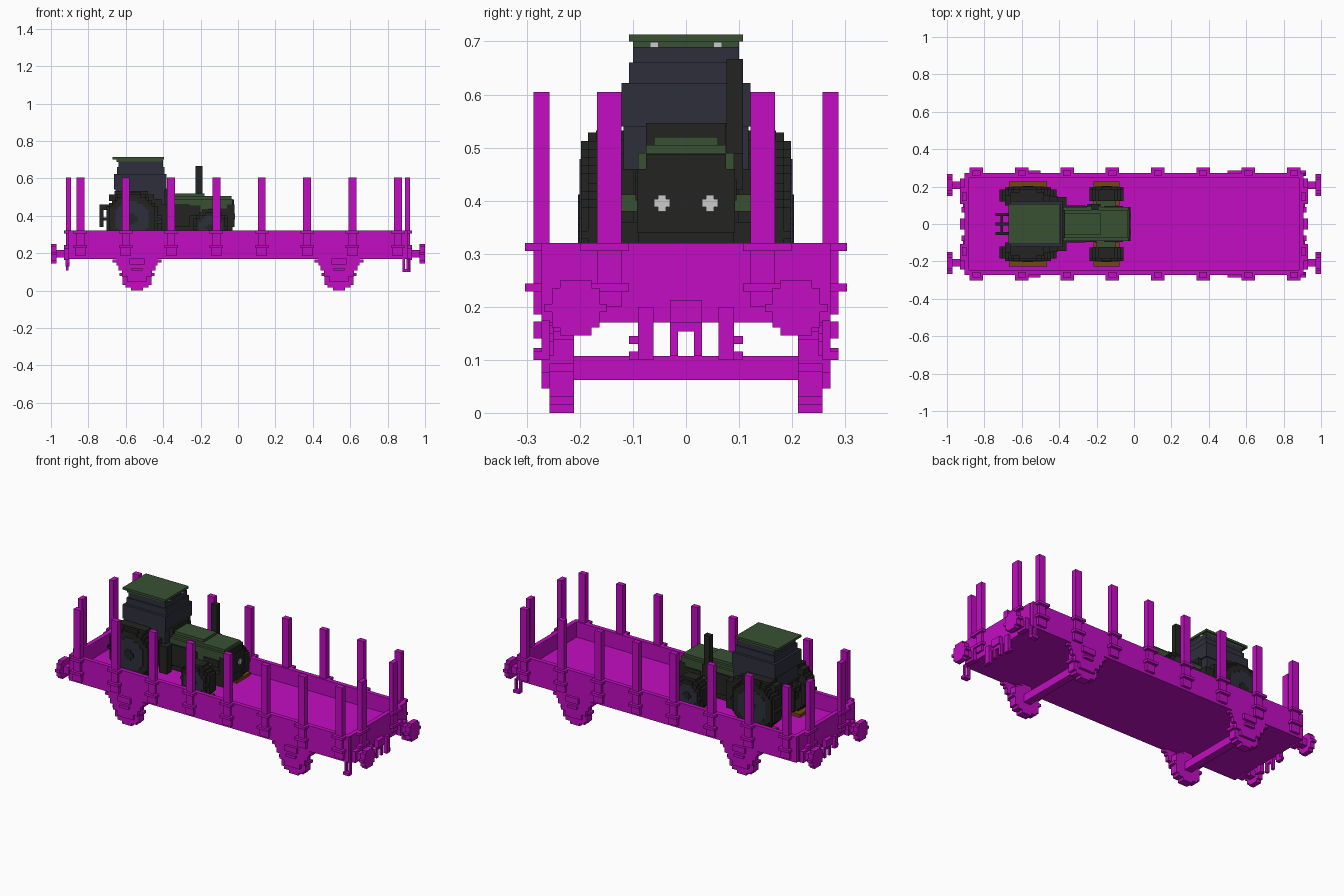
import bpy, bmesh, math
from mathutils import Vector

if "Cube" in bpy.data.objects:
    bpy.data.objects.remove(bpy.data.objects["Cube"], do_unlink=True)

V = 0.0153  # step size of the blocky style


def material(name, r, g, b):
    m = bpy.data.materials.new(name)
    m.use_nodes = True
    m.diffuse_color = (r, g, b, 1)
    m.node_tree.nodes["Principled BSDF"].inputs["Base Color"].default_value = (r, g, b, 1)
    return m


MAGENTA = material("magenta paint", 0.54, 0.004, 0.54)
GREEN = material("dark green", 0.04, 0.083, 0.033)
BLACK = material("black rubber", 0.017, 0.017, 0.016)
GLASS = material("blue grey glass", 0.028, 0.028, 0.045)
WOOD = material("brown wood", 0.17, 0.065, 0.005)
LAMP = material("pale lamp", 0.6, 0.6, 0.6)


def finish(name, bm, mat):
    bmesh.ops.recalc_face_normals(bm, faces=bm.faces)
    me = bpy.data.meshes.new(name)
    bm.to_mesh(me)
    bm.free()
    me.materials.append(mat)
    ob = bpy.data.objects.new(name, me)
    bpy.context.collection.objects.link(ob)
    return ob


def boxes(name, mat, *ranges):
    """One object from several boxes, each given as x, y and z ranges."""
    bm = bmesh.new()
    for xs, ys, zs in ranges:
        lo = Vector((min(xs), min(ys), min(zs)))
        hi = Vector((max(xs), max(ys), max(zs)))
        for v in bmesh.ops.create_cube(bm, size=1)["verts"]:
            v.co = (lo + hi) / 2 + v.co * (hi - lo)
    return finish(name, bm, mat)


def disc(name, mat, axis, c, z, r, span):
    """Stepped disc: a staircase outline extruded along x or y."""
    n = max(2, round(2 * r / V))
    h = 2 * r / n
    left, right = [], []
    for i in range(n):
        a, b = -r + i * h, -r + (i + 1) * h
        w = max(h, round(math.sqrt(max(0, r * r - ((a + b) / 2) ** 2)) / h) * h)
        right += [(w, a), (w, b)]
        left += [(-w, a), (-w, b)]
    pts = []
    for p in right + left[::-1]:
        if not pts or p != pts[-1]:
            pts.append(p)
    bm = bmesh.new()
    vs = [bm.verts.new((span[0], c + u, z + w) if axis == "x" else (c + u, span[0], z + w))
          for u, w in pts]
    face = bm.faces.new(vs)
    new = bmesh.ops.extrude_face_region(bm, geom=[face])["geom"]
    d = span[1] - span[0]
    for v in new:
        if isinstance(v, bmesh.types.BMVert):
            v.co += Vector((d, 0, 0) if axis == "x" else (0, d, 0))
    return finish(name, bm, mat)


def mid(c, w):
    return (c - w, c + w)


def flip(s, a, b):
    return (s * a, s * b)


# Wagon tub
boxes("wagon_floor", MAGENTA, ((-.9, .9), (-.265, .265), (.17, .23)))
for s, side in ((-1, "right"), (1, "left")):
    boxes(side + "_wall", MAGENTA, ((-.905, .905), flip(s, .247, .272), (.17, .32)))
for s, end in ((-1, "rear"), (1, "front")):
    boxes(end + "_wall", MAGENTA, (flip(s, .882, .907), (-.25, .25), (.17, .32)))

# Stakes with their brackets
for s in (-1, 1):
    for i in range(8):
        x = -.843 + i * .2425
        boxes("side_stake", MAGENTA,
              (mid(x, .021), flip(s, .257, .287), (.2, .605)),
              (mid(x, .036), flip(s, .265, .303), (.305, .32)),
              (mid(x, .036), flip(s, .265, .303), (.229, .244)),
              (mid(x, .028), flip(s, .265, .287), (.185, .23)))
    for t in (-1, 1):
        boxes("end_stake", MAGENTA,
              (flip(s, .892, .92), flip(t, .122, .168), (.2, .605)),
              (flip(s, .895, .93), flip(t, .107, .199), (.305, .32)),
              (flip(s, .895, .93), flip(t, .107, .199), (.229, .244)))

# Buffers, couplings and brake hoses
for s in (-1, 1):
    for t in (-1, 1):
        boxes("buffer_shaft", MAGENTA,
              (flip(s, .9, .975), flip(t, .188, .228), (.177, .217)),
              (flip(s, .9, .93), flip(t, .176, .242), (.163, .229)))
        disc("buffer_head", MAGENTA, "x", t * .208, .198, .052, flip(s, .97, 1.0))
        drop = .1 if s > 0 else .13
        boxes("brake_hose", MAGENTA,
              (flip(s, .9, .922), flip(t, .061, .09), (drop, .2)),
              (flip(s, .9, .915), flip(t, .09, .107), (drop, drop + V)))
    boxes("coupling_hook", MAGENTA,
          (flip(s, .9, .93), (-.03, .03), (.17, .213)),
          (flip(s, .905, .92), (-.03, -.015), (.107, .17)),
          (flip(s, .905, .92), (.015, .03), (.107, .17)),
          (flip(s, .905, .92), (-.03, .03), (.153, .17)))

# Corner foot steps
for t in (-1, 1):
    boxes("foot_step", MAGENTA,
          ((.88, .892), flip(t, .257, .272), (.107, .175)),
          ((.908, .92), flip(t, .257, .272), (.107, .175)),
          ((.88, .92), flip(t, .257, .287), (.1, .116)))

# Wheelsets with stepped axle guards and springs
for x in (-.54, .54):
    boxes("axle", MAGENTA, (mid(x, .022), (-.22, .22), (.062, .107)))
    for t in (-1, 1):
        disc("wagon_wheel", MAGENTA, "y", x, .085, .085, flip(t, .211, .257))
        boxes("axle_guard", MAGENTA,
              (mid(x, .13), flip(t, .25, .272), (.15, .165)),
              (mid(x, .11), flip(t, .25, .272), (.135, .172)),
              (mid(x, .1), flip(t, .25, .272), (.107, .14)),
              (mid(x, .08), flip(t, .25, .272), (.076, .11)),
              (mid(x, .05), flip(t, .25, .272), (.046, .08)),
              (mid(x, .03), flip(t, .27, .287), (.107, .122)),
              (mid(x, .04), flip(t, .27, .287), (.14, .172)))

# Tractor wheels, fenders and wooden chocks
for t in (-1, 1):
    for name, x, z, r, y in (("rear", -.567, .383, .145, .12), ("front", -.147, .335, .098, .122)):
        disc(name + "_tyre", BLACK, "y", x, z, r, flip(t, y, .185))
        disc(name + "_tread", BLACK, "y", x, z, r - V, flip(t, .18, .198))
        disc(name + "_rim", GLASS, "y", x, z, r * .66, flip(t, .19, .201))
        disc(name + "_hub", BLACK, "y", x, z, r * .2, flip(t, .19, .204))
        boxes(name + "_chock", WOOD, (mid(x, r * .7), flip(t, .1, .228), (.23, .247)))
    boxes("rear_fender", BLACK,
          ((-.69, -.45), flip(t, .1, .155), (.48, .515)),
          ((-.66, -.48), flip(t, .1, .17), (.515, .532)),
          ((-.46, -.41), flip(t, .1, .15), (.4, .49)))
    boxes("front_fender", GREEN, ((-.2, -.1), flip(t, .09, .122), (.38, .412)))
    boxes("cab_step", BLACK, ((-.41, -.36), flip(t, .1, .145), (.3, .46)))
boxes("tractor_axles", BLACK,
      ((-.6, -.535), (-.13, .13), (.35, .42)),
      ((-.17, -.12), (-.13, .13), (.31, .36)))

# Tractor chassis, hood and nose
boxes("chassis", BLACK,
      ((-.66, -.04), (-.06, .06), (.29, .4)),
      ((-.38, -.26), (-.1, .1), (.34, .46)),
      ((-.4, -.37), (-.075, .075), (.46, .546)))
boxes("hood", GREEN,
      ((-.38, -.03), (-.09, .09), (.4, .49)),
      ((-.385, -.035), (-.075, .075), (.48, .505)),
      ((-.385, -.18), (-.06, .06), (.5, .52)))
boxes("hood_grilles", BLACK,
      ((-.33, -.2), (-.095, .095), (.4, .455)),
      ((-.16, -.06), (-.095, .095), (.4, .44)))
boxes("nose", BLACK,
      ((-.06, -.02), (-.092, .092), (.34, .46)),
      ((-.05, -.022), (-.075, .075), (.46, .488)),
      ((-.1, -.03), (-.09, .09), (.29, .36)))
for t in (-1, 1):
    boxes("headlight", LAMP,
          ((-.025, -.015), mid(t * .045, .015), (.388, .403)),
          ((-.025, -.015), mid(t * .045, .0075), (.38, .411)))
boxes("exhaust_pipe", BLACK,
      ((-.228, -.19), (.076, .107), (.485, .667)),
      ((-.25, -.18), (.07, .107), (.42, .49)))

# Cab
boxes("cab_body", GLASS,
      ((-.645, -.4), (-.107, .107), (.36, .46)),
      ((-.655, -.39), (-.118, .118), (.455, .545)),
      ((-.662, -.383), (-.122, .122), (.54, .622)),
      ((-.648, -.392), (-.107, .107), (.62, .66)),
      ((-.64, -.4), (-.1, .1), (.655, .69)))
boxes("cab_roof", GREEN,
      ((-.672, -.395), (-.107, .107), (.7, .713)),
      ((-.65, -.405), (-.1, .1), (.688, .702)))
for t in (-1, 1):
    boxes("roof_lamp", LAMP, ((-.409, -.4), mid(t * .06, .008), (.69, .699)))
boxes("lower_cab_frame", BLACK,
      ((-.4, -.375), (-.122, .122), (.32, .46)),
      ((-.66, -.62), (-.1, .1), (.34, .46)))

# Rear hitch
for t in (-1, 1):
    boxes("hitch_arm", BLACK,
          ((-.74, -.65), flip(t, .043, .058), (.43, .46)),
          ((-.74, -.72), flip(t, .043, .058), (.34, .46)))
boxes("hitch_bar", BLACK,
      ((-.715, -.7), (-.058, .058), (.43, .46)),
      ((-.74, -.65), (-.008, .008), (.44, .455)))
